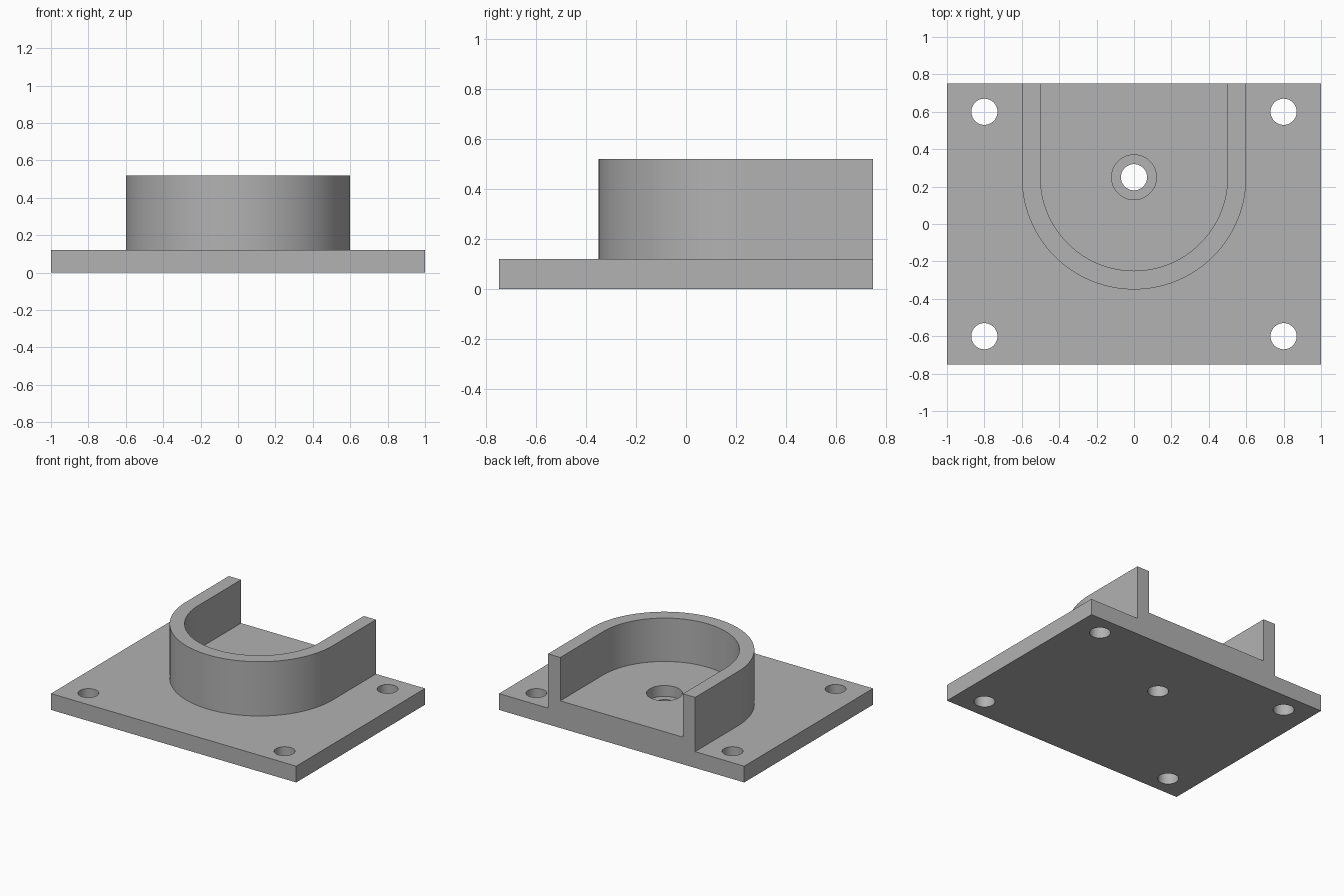
import bpy
import bmesh
from math import cos, sin, pi

cube = bpy.data.objects.get("Cube")
if cube:
    bpy.data.objects.remove(cube, do_unlink=True)

PLATE_TOP, FLOOR_TOP, WALL_TOP = 0.12, 0.20, 0.52
BACK, ARC_Y = 0.75, 0.25
HOLE_R, RECESS_R = 0.07, 0.12

grey = bpy.data.materials.new("plain_grey")
grey.use_nodes = True
colour = (0.445, 0.445, 0.445, 1)
grey.diffuse_color = colour
grey.node_tree.nodes["Principled BSDF"].inputs["Base Color"].default_value = colour


def prism(name, outline, z0, z1):
    """Extrude a flat outline from z0 up to z1."""
    bm = bmesh.new()
    base = bm.faces.new([bm.verts.new((x, y, z0)) for x, y in outline])
    top = bmesh.ops.extrude_face_region(bm, geom=[base])["geom"]
    moved = [v for v in top if isinstance(v, bmesh.types.BMVert)]
    bmesh.ops.translate(bm, verts=moved, vec=(0, 0, z1 - z0))
    bmesh.ops.recalc_face_normals(bm, faces=bm.faces)
    mesh = bpy.data.meshes.new(name)
    bm.to_mesh(mesh)
    bm.free()
    mesh.materials.append(grey)
    obj = bpy.data.objects.new(name, mesh)
    bpy.context.collection.objects.link(obj)
    return obj


def circle(x, y, r, n=48):
    return [(x + r * cos(2 * pi * i / n), y + r * sin(2 * pi * i / n)) for i in range(n)]


def u_shape(r, back, n=64):
    """Half round at the front, straight sides running to the back."""
    arc = [(r * cos(pi + pi * i / n), ARC_Y + r * sin(pi + pi * i / n)) for i in range(n + 1)]
    return arc + [(r, back), (-r, back)]


def combine(body, tool, operation):
    """Join or cut the body with a tool, then discard the tool."""
    tool.hide_render = True
    mod = body.modifiers.new("shape", 'BOOLEAN')
    mod.operation, mod.solver, mod.object = operation, 'EXACT', tool
    bpy.context.view_layer.objects.active = body
    bpy.ops.object.modifier_apply(modifier=mod.name)
    bpy.data.objects.remove(tool, do_unlink=True)


# Base plate with the U-shaped housing on top
body = prism("mounting_bracket", [(-1, -BACK), (1, -BACK), (1, BACK), (-1, BACK)], 0, PLATE_TOP)
combine(body, prism("housing", u_shape(0.6, BACK), 0.05, WALL_TOP), 'UNION')

# Pocket inside the wall, open at the back, with a raised floor
combine(body, prism("pocket", u_shape(0.5, 1), FLOOR_TOP, 1), 'DIFFERENCE')

# Recess and through hole in the pocket floor
combine(body, prism("recess", circle(0, ARC_Y, RECESS_R), PLATE_TOP, 0.4), 'DIFFERENCE')
combine(body, prism("centre_hole", circle(0, ARC_Y, HOLE_R), -0.1, 0.4), 'DIFFERENCE')

# Corner bolt holes
for x in (-0.8, 0.8):
    for y in (-0.6, 0.6):
        combine(body, prism("bolt_hole", circle(x, y, HOLE_R), -0.1, 0.4), 'DIFFERENCE')

# Smooth curved walls, crisp edges
bpy.ops.object.select_all(action='DESELECT')
body.select_set(True)
bpy.context.view_layer.objects.active = body
bpy.ops.object.shade_smooth_by_angle(angle=pi / 6)
